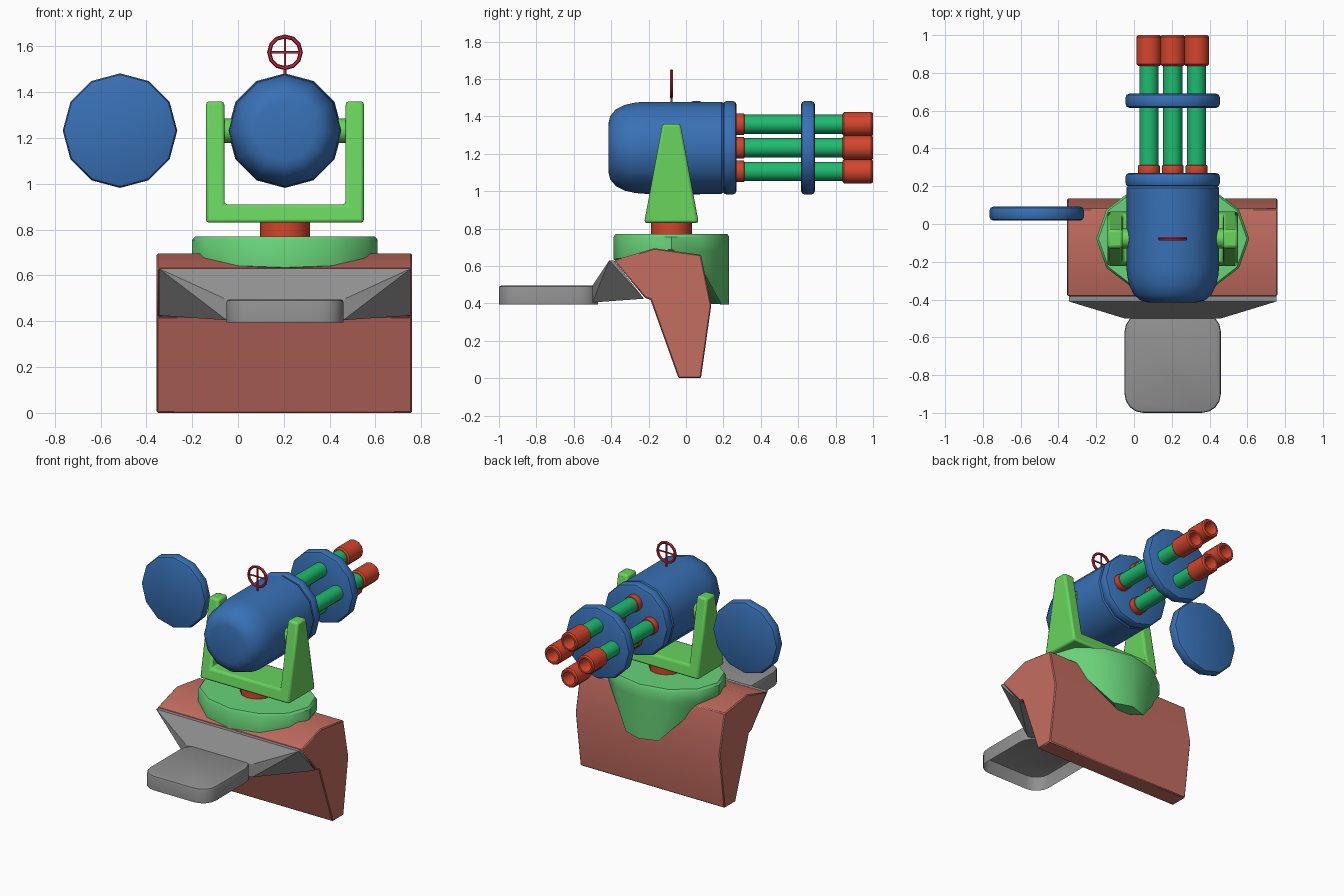
import bpy, bmesh, math
from mathutils import Vector, Matrix

cube = bpy.data.objects.get("Cube")
if cube:
    bpy.data.objects.remove(cube)

CX, CZ, PY = 0.205, 1.232, -0.078   # gun axis x and z, turret pivot y


def material(name, rgb):
    m = bpy.data.materials.new(name)
    m.use_nodes = True
    col = (*rgb, 1)
    m.diffuse_color = col
    m.node_tree.nodes["Principled BSDF"].inputs["Base Color"].default_value = col
    return m


BLUE = material("blue", (0.04, 0.165, 0.47))
TEAL = material("barrel green", (0.013, 0.5, 0.16))
LIME = material("yoke green", (0.14, 0.66, 0.11))
MINT = material("turret green", (0.14, 0.65, 0.19))
RED = material("red", (0.66, 0.06, 0.026))
CRIMSON = material("crimson", (0.58, 0.02, 0.045))
CLAY = material("clay", (0.55, 0.155, 0.12))
GREY = material("grey", (0.28, 0.28, 0.28))


def finish(name, bm, mat, bevel=0, segments=2, angle=35):
    bmesh.ops.recalc_face_normals(bm, faces=bm.faces)
    me = bpy.data.meshes.new(name)
    bm.to_mesh(me)
    bm.free()
    ob = bpy.data.objects.new(name, me)
    bpy.context.collection.objects.link(ob)
    me.materials.append(mat)
    if bevel:
        mod = ob.modifiers.new("bevel", "BEVEL")
        mod.width, mod.segments, mod.limit_method = bevel, segments, "ANGLE"
        mod.angle_limit = math.radians(35)
    bpy.ops.object.select_all(action="DESELECT")
    ob.select_set(True)
    bpy.context.view_layer.objects.active = ob
    bpy.ops.object.shade_smooth_by_angle(angle=math.radians(angle))
    return ob


def lathe(name, profile, centre, mat, axis="Y", sides=12):
    """Turn (radius, distance) points round an axis through centre."""
    bm = bmesh.new()
    turn = {"Y": Matrix.Rotation(-math.pi / 2, 3, "X"), "Z": Matrix.Identity(3),
            "X": Matrix.Rotation(math.pi / 2, 3, "Y")}[axis]
    rings = []
    for r, d in profile:
        rings.append([bm.verts.new(Vector(centre) + turn @ Vector(
            (r * math.cos(math.tau * i / sides), r * math.sin(math.tau * i / sides), d)))
            for i in range(sides)])
    for a, b in zip(rings, rings[1:]):
        for i in range(sides):
            j = (i + 1) % sides
            bm.faces.new((a[i], a[j], b[j], b[i]))
    bm.faces.new(rings[0])
    bm.faces.new(rings[-1])
    return finish(name, bm, mat)


def drum(name, r, d0, d1, centre, mat, axis="Y", b=0.0):
    mid = [(r - b, d0), (r - b * 0.3, d0 + b * 0.3), (r, d0 + b),
           (r, d1 - b), (r - b * 0.3, d1 - b * 0.3), (r - b, d1)]
    return lathe(name, mid if b else [(r, d0), (r, d1)], centre, mat, axis)


def extrude(bm, points, offset):
    """Prism from a planar outline."""
    face = bm.faces.new([bm.verts.new(p) for p in points])
    out = bmesh.ops.extrude_face_region(bm, geom=[face])["geom"]
    moved = [v for v in out if isinstance(v, bmesh.types.BMVert)]
    bmesh.ops.translate(bm, verts=moved, vec=offset)
    return face


# Clay mount: side profile extruded across x
bm = bmesh.new()
side = [(-0.385, 0.63), (-0.17, 0.695), (0.08, 0.66), (0.135, 0.39),
        (0.08, 0), (-0.04, 0), (-0.19, 0.42), (-0.22, 0.43)]
extrude(bm, [(-0.355, y, z) for y, z in side], (1.115, 0, 0))
finish("mount_block", bm, CLAY, 0.006, 1)

# Grey wedge between the mount and the seat
bm = bmesh.new()
for s in (-1, 1):
    for half, y, z in ((0.55, -0.41, 0.63), (0.55, -0.385, 0.63), (0.55, -0.225, 0.425),
                       (0.255, -0.5, 0.495), (0.255, -0.5, 0.405)):
        bm.verts.new((CX + s * half, y, z))
bmesh.ops.convex_hull(bm, input=bm.verts)
finish("seat_bracket", bm, GREY, angle=20)

# Grey seat: rounded tray, open underneath
bm = bmesh.new()
corners = []
for k, (sx, sy) in enumerate(((1, 1), (-1, 1), (-1, -1), (1, -1))):
    for i in range(5):
        a = math.pi / 2 * (k + i / 4)
        corners.append((CX + sx * 0.155 + 0.1 * math.cos(a),
                        -0.735 + sy * 0.165 + 0.1 * math.sin(a), 0.395))
bottom = extrude(bm, corners, (0, 0, 0.1))
for f in [f for f in bm.faces if abs(f.normal.z) > 0.9 and f.calc_center_median().z < 0.42]:
    bm.faces.remove(f)
top = [f for f in bm.faces if len(f.verts) > 4]
bmesh.ops.bevel(bm, geom=list({e for f in top for e in f.edges}), offset=0.012,
                segments=2, affect="EDGES", profile=0.5)
finish("seat", bm, GREY)

# Green turret base: twelve-sided rim with a tongue hanging down the back
bm = bmesh.new()
rims = [[], [], [], []]
for i in range(12):
    a = math.tau * i / 12
    c, s = 0.405 * math.cos(a), math.sin(a)
    if s > 0.8:
        low, squeeze = 0.395, 0.62
    elif s > 0.4:
        low, squeeze = 0.60, 0.88
    else:
        low, squeeze = 0.69 - 0.055 * max(0, -s), 1.0
    y = PY + 0.309 * s
    rims[0].append(bm.verts.new((CX + c * 0.97, PY + 0.3 * s, 0.77)))
    rims[1].append(bm.verts.new((CX + c, y, 0.755)))
    rims[2].append(bm.verts.new((CX + c, y, 0.68 if s > 0.4 else low + 0.01)))
    rims[3].append(bm.verts.new((CX + c * squeeze, y, low)))
for a, b in zip(rims, rims[1:]):
    for i in range(12):
        j = (i + 1) % 12
        bm.faces.new((a[i], a[j], b[j], b[i]))
bm.faces.new(rims[0])
hub = bm.verts.new((CX, 0.1, 0.4))
for i in range(12):
    bm.faces.new((rims[3][i], rims[3][(i + 1) % 12], hub))
finish("turret_base", bm, MINT)

# Red swivel post
drum("swivel_post", 0.11, 0.75, 0.84, (CX, PY, 0), RED, "Z")

# Yoke: U outline, arms tapering towards the top
bm = bmesh.new()
outer, inner = 0.345, 0.265
u = [(-outer, 0.83), (outer, 0.83), (outer, 1.36), (inner, 1.36),
     (inner, 0.91), (-inner, 0.91), (-inner, 1.36), (-outer, 1.36)]
extrude(bm, [(CX + x, -1, z) for x, z in u], (0, 2, 0))
for v in bm.verts:
    half = 0.146 - 0.098 * (v.co.z - 0.83) / 0.53
    v.co.y = PY + math.copysign(half, v.co.y)
finish("yoke", bm, LIME, 0.014, 2)
for side_name, s in (("left", 1), ("right", -1)):
    lo, hi = sorted((s * 0.2, s * 0.28))
    drum(side_name + "_pivot_pin", 0.053, lo, hi, (CX, PY, CZ), LIME, "X")

# Gun body with a rounded rear, and its collar and barrel plate
axis = (CX, 0, CZ)
lathe("gun_body", [(0.13, -0.415), (0.17, -0.405), (0.205, -0.375), (0.23, -0.325),
                   (0.242, -0.27), (0.246, -0.22), (0.246, 0.19), (0.238, 0.2)], axis, BLUE)
drum("gun_collar", 0.25, 0.197, 0.27, axis, BLUE, b=0.02)
drum("barrel_plate", 0.25, 0.615, 0.69, axis, BLUE, b=0.02)

# Separate round shield at the side
drum("side_disc", 0.25, 0.018, 0.092, (-0.515, 0, CZ), BLUE, b=0.02)

# Four barrels in a diamond, each with a base ring and hollow muzzle
for n, (dx, dz) in enumerate(((1, 0), (0, 1), (-1, 0), (0, -1)), 1):
    c = (CX + 0.126 * dx, 0, CZ + 0.126 * dz)
    drum(f"barrel_{n}", 0.051, 0.26, 0.86, c, TEAL)
    drum(f"barrel_ring_{n}", 0.058, 0.26, 0.312, c, RED, b=0.006)
    lathe(f"muzzle_{n}", [(0.056, 0.836), (0.066, 0.846), (0.066, 0.99), (0.058, 1.0),
                          (0.046, 1.0), (0.042, 0.99), (0.042, 0.89)], c, RED)

# Ring sight with cross hairs on a short stem
ring_z, R = 1.574, 0.069
bm = bmesh.new()
loops = []
for i in range(12):
    a = math.tau * i / 12
    loops.append([bm.verts.new((CX + (R + 0.009 * math.cos(t)) * math.sin(a),
                                PY + 0.01 * math.sin(t),
                                ring_z + (R + 0.009 * math.cos(t)) * math.cos(a)))
                  for t in (math.tau * k / 6 for k in range(6))])
for i in range(12):
    p, q = loops[i], loops[(i + 1) % 12]
    for k in range(6):
        m = (k + 1) % 6
        bm.faces.new((p[k], p[m], q[m], q[k]))
finish("sight_ring", bm, CRIMSON)
drum("sight_upright", 0.005, -R, R, (CX, PY, ring_z), CRIMSON, "Z")
drum("sight_crossbar", 0.005, -R, R, (CX, PY, ring_z), CRIMSON, "X")
drum("sight_stem", 0.006, 1.46, ring_z - R, (CX, PY, 0), CRIMSON, "Z")
